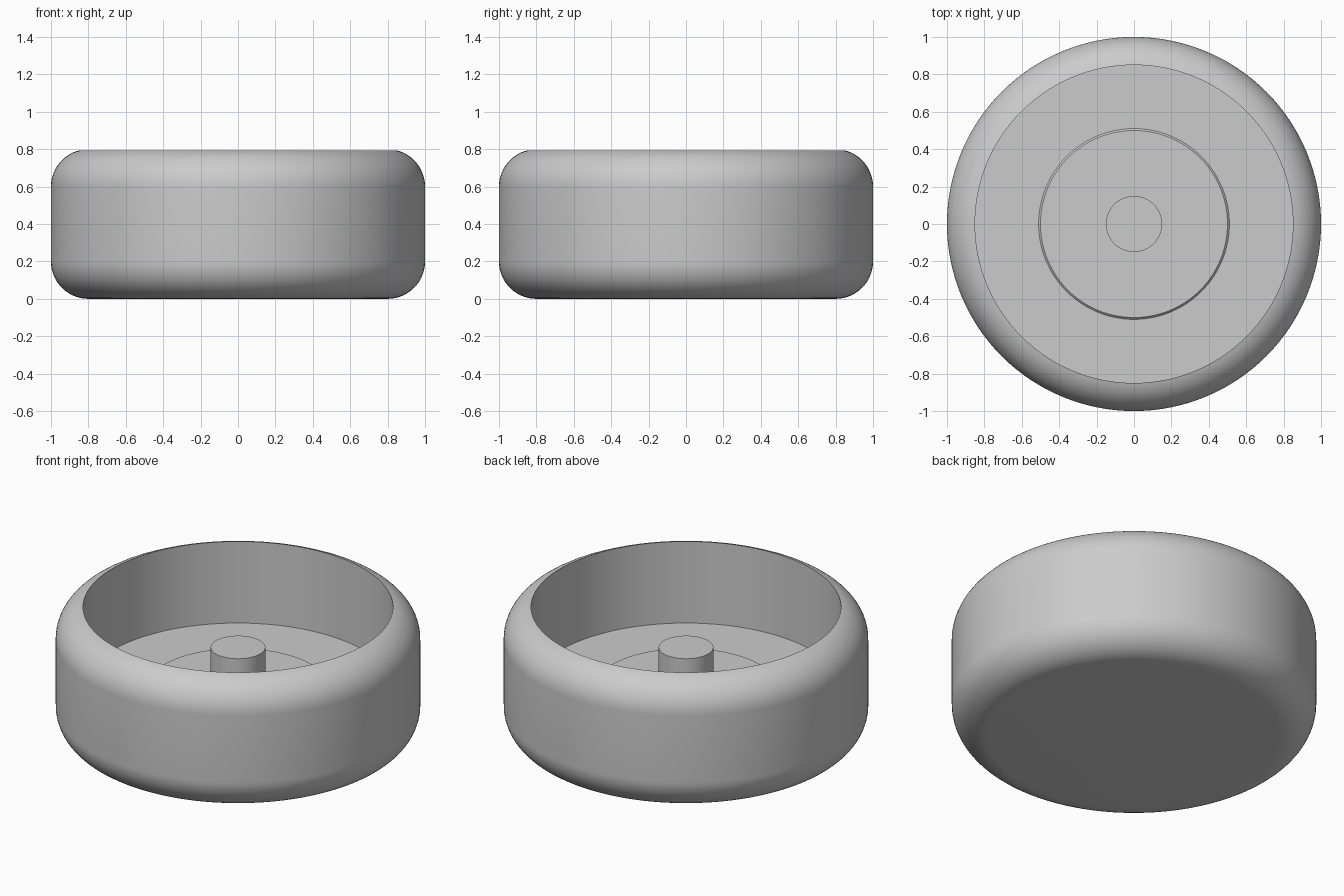
import bpy
import bmesh
from math import sin, cos, asin, acos, pi, radians

SEGMENTS = 128

cube = bpy.data.objects.get("Cube")
if cube:
    bpy.data.objects.remove(cube, do_unlink=True)

# One plain grey for everything
grey = bpy.data.materials.new("plain_grey")
grey.use_nodes = True
colour = (0.6, 0.6, 0.6, 1.0)
grey.diffuse_color = colour
grey.node_tree.nodes["Principled BSDF"].inputs["Base Color"].default_value = colour


def lathe(name, profile):
    """Turn a (radius, height) profile around z; ends at radius 0 close up."""
    bm = bmesh.new()
    rings = []
    for r, z in profile:
        if r == 0:
            rings.append([bm.verts.new((0, 0, z))] * SEGMENTS)
        else:
            rings.append([bm.verts.new((r * cos(2 * pi * i / SEGMENTS),
                                        r * sin(2 * pi * i / SEGMENTS), z))
                          for i in range(SEGMENTS)])
    for low, high in zip(rings, rings[1:]):
        for i in range(SEGMENTS):
            j = (i + 1) % SEGMENTS
            corners = dict.fromkeys((low[i], low[j], high[j], high[i]))
            bm.faces.new(list(corners))
    bmesh.ops.recalc_face_normals(bm, faces=bm.faces)
    mesh = bpy.data.meshes.new(name)
    bm.to_mesh(mesh)
    bm.free()
    mesh.materials.append(grey)
    obj = bpy.data.objects.new(name, mesh)
    bpy.context.collection.objects.link(obj)
    bpy.ops.object.select_all(action='DESELECT')
    obj.select_set(True)
    bpy.context.view_layer.objects.active = obj
    bpy.ops.object.shade_smooth_by_angle(angle=radians(30))
    return obj


def arc(centre_r, centre_z, radius, start, end, steps=14):
    return [(centre_r + radius * cos(start + (end - start) * k / steps),
             centre_z + radius * sin(start + (end - start) * k / steps))
            for k in range(steps + 1)]


# Round tub: flat base, filleted outer wall, open well with a flat floor
FILLET, RIM, FLOOR = 0.2, 0.85, 0.3
core = 1 - FILLET
rim_angle = acos((RIM - core) / FILLET)
lathe("tub_body",
      [(0, 0)]
      + arc(core, 0.2, FILLET, -pi / 2, 0)
      + arc(core, 0.6, FILLET, 0, rim_angle)
      + [(RIM, FLOOR), (0, FLOOR)])

# Low raised disc with a bevelled edge on the well floor
lathe("floor_disc", [(0.51, FLOOR), (0.50, FLOOR + 0.01), (0, FLOOR + 0.01)])

# Central post
lathe("centre_post", [(0.15, FLOOR), (0.15, 0.55), (0, 0.55)])
